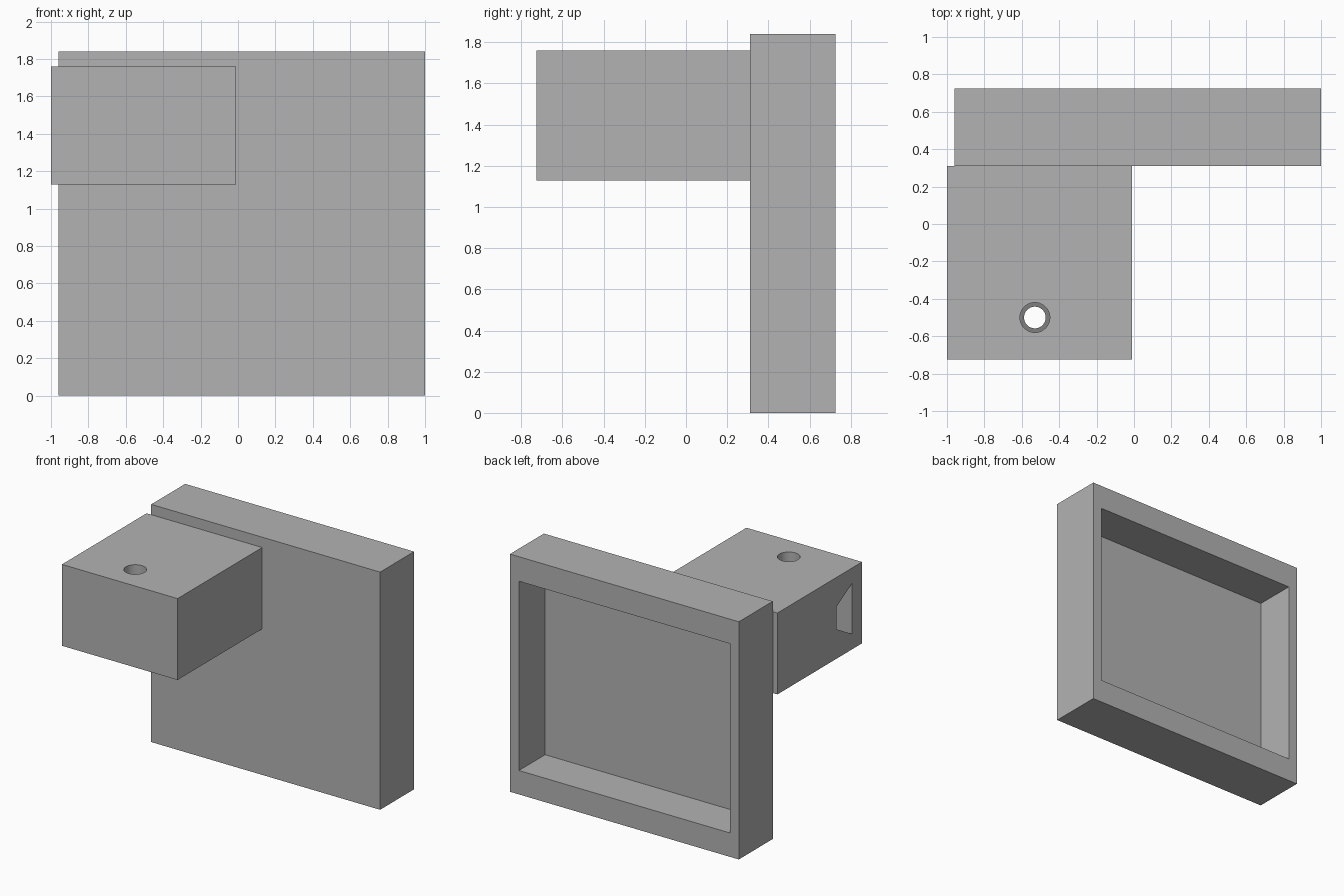
import bpy, bmesh
from mathutils import Vector

cube = bpy.data.objects.get("Cube")
if cube:
    bpy.data.objects.remove(cube, do_unlink=True)

grey = bpy.data.materials.new("plain_grey")
grey.use_nodes = True
colour = (0.45, 0.45, 0.45, 1)
grey.diffuse_color = colour
grey.node_tree.nodes["Principled BSDF"].inputs["Base Color"].default_value = colour


def prism(name, outline, offset):
    """Extrude a planar outline along an offset."""
    bm = bmesh.new()
    face = bm.faces.new([bm.verts.new(p) for p in outline])
    new = bmesh.ops.extrude_face_region(bm, geom=[face])["geom"]
    verts = [v for v in new if isinstance(v, bmesh.types.BMVert)]
    bmesh.ops.translate(bm, verts=verts, vec=Vector(offset))
    bmesh.ops.recalc_face_normals(bm, faces=bm.faces)
    mesh = bpy.data.meshes.new(name)
    bm.to_mesh(mesh)
    bm.free()
    mesh.materials.append(grey)
    obj = bpy.data.objects.new(name, mesh)
    bpy.context.collection.objects.link(obj)
    return obj


def box(name, x, y, z):
    outline = [(x[0], y[0], z[0]), (x[1], y[0], z[0]),
               (x[1], y[1], z[0]), (x[0], y[1], z[0])]
    return prism(name, outline, (0, 0, z[1] - z[0]))


def drill(name, radius, z0, z1):
    bpy.ops.mesh.primitive_cylinder_add(vertices=48, radius=radius, depth=z1 - z0,
                                        location=(-0.53, -0.5, (z0 + z1) / 2))
    obj = bpy.context.object
    obj.name = name
    obj.data.materials.append(grey)
    return obj


def cut(target, cutter):
    """Subtract the cutter, then discard it."""
    mod = target.modifiers.new("cut", 'BOOLEAN')
    mod.operation = 'DIFFERENCE'
    mod.solver = 'EXACT'
    mod.object = cutter
    bpy.context.view_layer.objects.active = target
    bpy.ops.object.modifier_apply(modifier=mod.name)
    bpy.data.objects.remove(cutter, do_unlink=True)


# Upright panel, hollowed from the back
panel = box("back_panel", (-0.96, 1), (0.31, 0.725), (0, 1.84))
cut(panel, box("recess_cutter", (-0.883, 0.923), (0.405, 0.9), (0.185, 1.65)))

# Arm block with a blind tapered side slot and a stepped vertical hole
block = box("arm_block", (-1, -0.01), (-0.725, 0.31), (1.13, 1.76))
slot = [(-1.1, -0.6, 1.25), (-1.1, -0.415, 1.357),
        (-1.1, -0.415, 1.533), (-1.1, -0.6, 1.64)]
cut(block, prism("slot_cutter", slot, (0.8, 0, 0)))
cut(block, drill("wide_hole_cutter", 0.08, 1.445, 1.9))
cut(block, drill("narrow_hole_cutter", 0.058, 1, 1.5))

# Smooth the bore walls, keep every edge crisp
bpy.ops.object.select_all(action='DESELECT')
block.select_set(True)
bpy.context.view_layer.objects.active = block
bpy.ops.object.shade_smooth_by_angle(angle=0.5)
